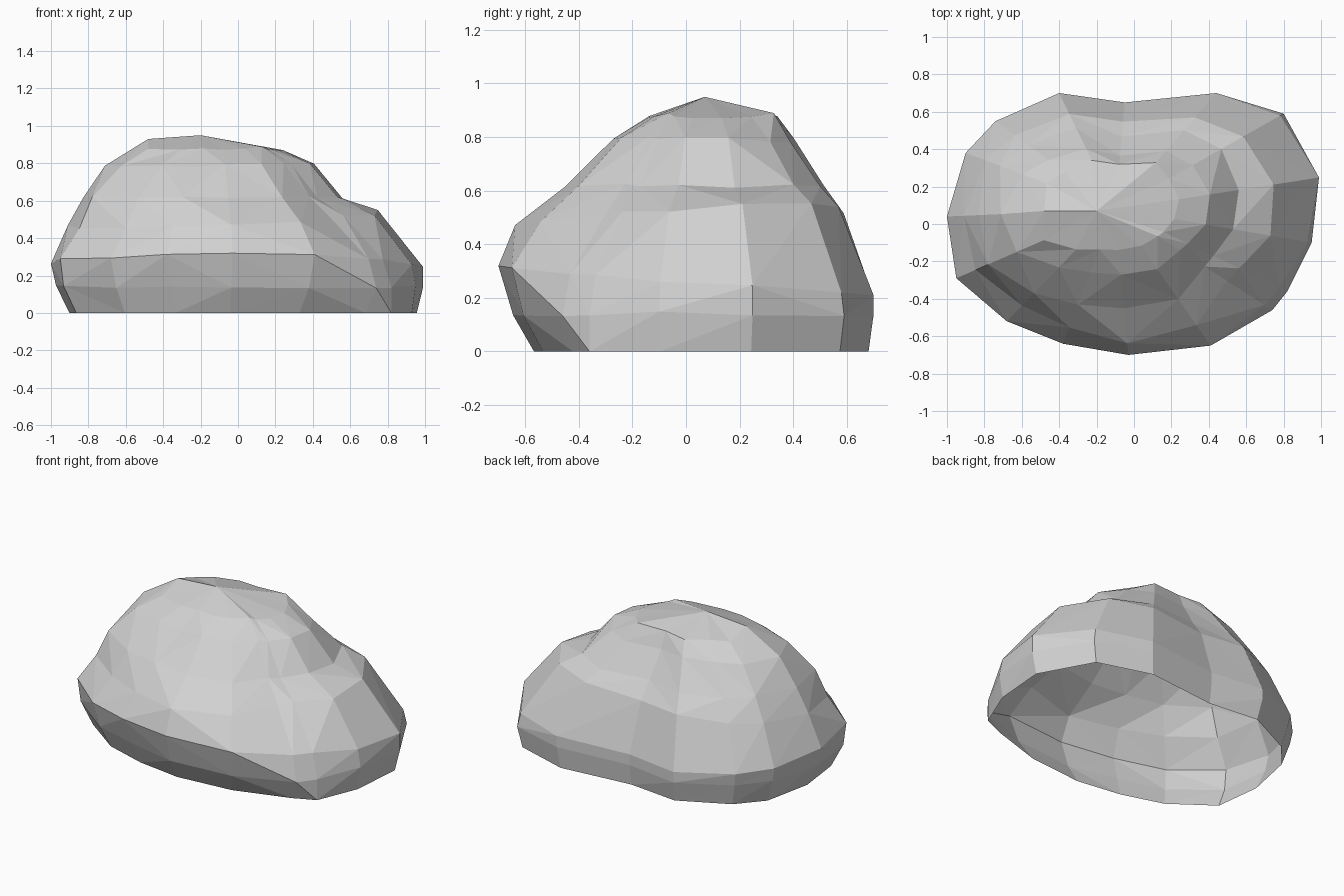
import bpy
import bmesh
import random
from mathutils import Vector

random.seed(4)
default_cube = bpy.data.objects.get("Cube")
if default_cube:
    bpy.data.objects.remove(default_cube, do_unlink=True)


def make_material(name, colour):
    material = bpy.data.materials.new(name)
    material.use_nodes = True
    material.diffuse_color = colour
    material.node_tree.nodes["Principled BSDF"].inputs["Base Color"].default_value = colour
    return material


# Widest outline of the boulder, counter-clockwise from its left side
outline = [(1, .25), (.8, .59), (.44, .7), (-.05, .65), (-.4, .7), (-.74, .55),
           (-.9, .38), (-1, .04), (-.95, -.29), (-.68, -.52), (-.38, -.64),
           (-.03, -.7), (.41, -.65), (.74, -.46), (.82, -.36), (.95, -.1)]
centre = Vector((-.1, .08, 0))
core = Vector((-.1, .08, .25))

# Reach of each contour towards the outline, in percent, by height
contours = {
    0: (96, 97, 97, 97, 95, 93, 92, 89, 90, 87, 84, 83, 84, 93, 100, 98),
    .14: (99, 100, 100, 100, 100, 98, 98, 97, 98, 95, 92, 93, 94, 100, 100, 100),
    .26: (99, 98, 100, 100, 100, 100, 100, 100, 100, 100, 100, 100, 100, 95, 95, 98),
    .5: (77, 76, 79, 82, 82, 84, 87, 90, 88, 86, 88, 92, 85, 71, 72, 79),
    .62: (60, 63, 68, 68, 70, 73, 77, 81, 80, 75, 71, 68, 66, 57, 57, 60),
    .79: (46, 46, 50, 50, 52, 56, 62, 68, 62, 52, 47, 45, 44, 41, 42, 46),
    .88: (31, 32, 40, 42, 42, 42, 46, 53, 45, 36, 30, 28, 27, 27, 28, 30),
}
# Contours that lean: slope along x and y
slopes = {.26: (0, -.08), .5: (.045, .04)}


def contour_ring(bm, height, reaches):
    """Add one ring of points, tilted and slightly uneven above the ground."""
    slope_x, slope_y = slopes.get(height, (0, 0))
    ring = []
    for (x, y), reach in zip(outline, reaches):
        point = centre.lerp(Vector((x, y, 0)), reach / 100)
        uneven = random.uniform(-.01, .01) if height else 0
        point.z = height + slope_x * point.x + slope_y * point.y + uneven
        ring.append(bm.verts.new(point))
    return ring


def bulge(a, b):
    """Distance of an edge's middle from the core of the boulder."""
    return ((a.co + b.co) / 2 - core).length


def bridge(bm, lower, upper):
    """Join two rings with faceted triangles, keeping the surface convex."""
    for i in range(len(lower)):
        j = (i + 1) % len(lower)
        a, b, c, d = lower[i], lower[j], upper[j], upper[i]
        if bulge(a, c) > bulge(b, d):
            triangles = ((a, b, c), (a, c, d))
        else:
            triangles = ((a, b, d), (b, c, d))
        for triangle in triangles:
            bm.faces.new(triangle)


# Boulder shell, open underneath
bm = bmesh.new()
rings = [contour_ring(bm, height, reaches) for height, reaches in contours.items()]
for lower, upper in zip(rings, rings[1:]):
    bridge(bm, lower, upper)

# Crown closing the top, with a ridge running to the right
crown = rings[-1]
leftover = min(crown, key=lambda vert: vert.co.x)
leftover.co = (-.48, .07, .93)
peak = bm.verts.new((-.2, .07, .95))
for vert, following in zip(crown, crown[1:] + crown[:1]):
    bm.faces.new((vert, following, peak))

mesh = bpy.data.meshes.new("boulder")
bm.to_mesh(mesh)
bm.free()
mesh.materials.append(make_material("stone grey", (.64, .64, .64, 1)))
boulder = bpy.data.objects.new("boulder", mesh)
bpy.context.collection.objects.link(boulder)
